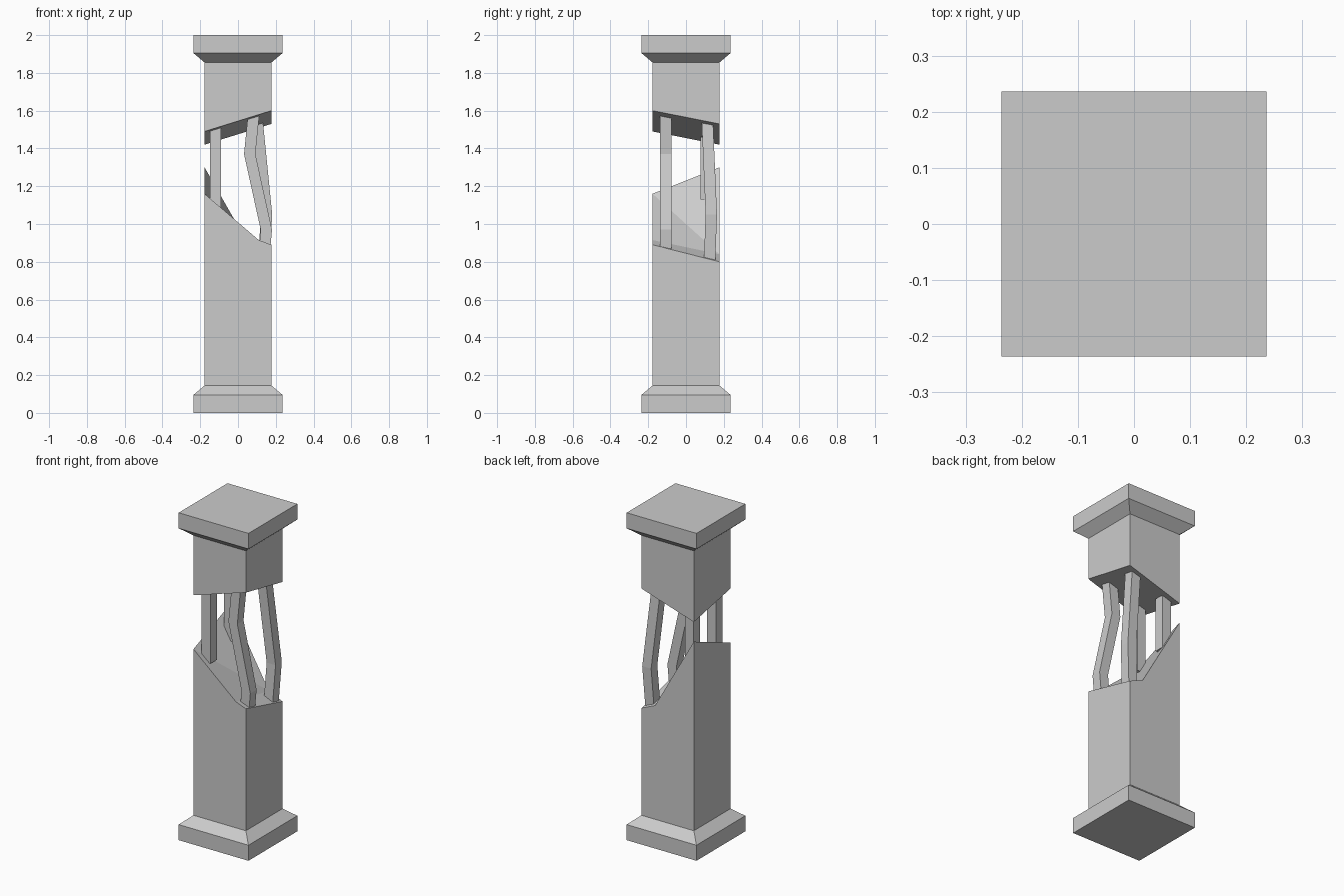
import bpy, bmesh
from mathutils import Vector

if "Cube" in bpy.data.objects:
    bpy.data.objects.remove(bpy.data.objects["Cube"])

H, W = 0.177, 0.236   # half widths of shaft and of base / cap slabs


def new_object(name, bm):
    bmesh.ops.recalc_face_normals(bm, faces=bm.faces)
    mesh = bpy.data.meshes.new(name)
    bm.to_mesh(mesh)
    bm.free()
    obj = bpy.data.objects.new(name, mesh)
    bpy.context.collection.objects.link(obj)
    return obj


def loft(name, rings, caps=None):
    """Join matching rings of points; caps = faces of the last ring by index."""
    bm = bmesh.new()
    vr = [[bm.verts.new(p) for p in r] for r in rings]
    n = len(vr[0])
    for a, b in zip(vr, vr[1:]):
        for i in range(n):
            j = (i + 1) % n
            bm.faces.new((a[i], a[j], b[j], b[i]))
    bm.faces.new(vr[0][::-1])
    for face in caps or [range(n)]:
        bm.faces.new([vr[-1][i] for i in face])
    return new_object(name, bm)


def square(h, z, x=0, y=0):
    return [Vector((x + sx * h, y + sy * h, z))
            for sx, sy in ((-1, -1), (1, -1), (1, 1), (-1, 1))]


# base slab and mirrored cap slab, each with a sloped shoulder
profile = [(W, 0), (W, 0.095), (H, 0.145)]
loft("base_slab", [square(h, z) for h, z in profile])
loft("cap_slab", [square(h, 2 - z) for h, z in profile])

# lower shaft with jagged broken top
broken = [Vector(p) for p in (
    (-H, -H, 1.16), (0.11, -H, 0.915), (H, -H, 0.89),
    (H, H, 0.80), (0.085, H, 0.84), (-H, H, 1.30))]
foot = [Vector((p.x, p.y, 0.145)) for p in broken]
loft("lower_shaft", [foot, broken], [(0, 4, 5), (0, 1, 4), (1, 2, 3, 4)])

# upper shaft with slanted broken underside
slant = square(H, 0)
for p, z in zip(slant, (1.49, 1.60, 1.53, 1.42)):
    p.z = z
loft("upper_shaft", [square(H, 1.86), slant])

# exposed reinforcing bars, given as centre points from bottom to top
bars = {
    "front_left_bar": [(-0.119, -0.108, 1.08), (-0.119, -0.108, 1.51)],
    "back_left_bar": [(-0.119, 0.108, 1.13), (-0.119, 0.108, 1.46)],
    "front_right_bar": [(0.141, -0.108, 0.87), (0.150, -0.108, 0.97),
                        (0.062, -0.108, 1.37), (0.083, -0.108, 1.58)],
    "back_right_bar": [(0.137, 0.125, 0.81), (0.151, 0.134, 1.05),
                       (0.102, 0.113, 1.54)],
}
for name, path in bars.items():
    loft(name, [square(0.03, z, x, y) for x, y, z in path])
